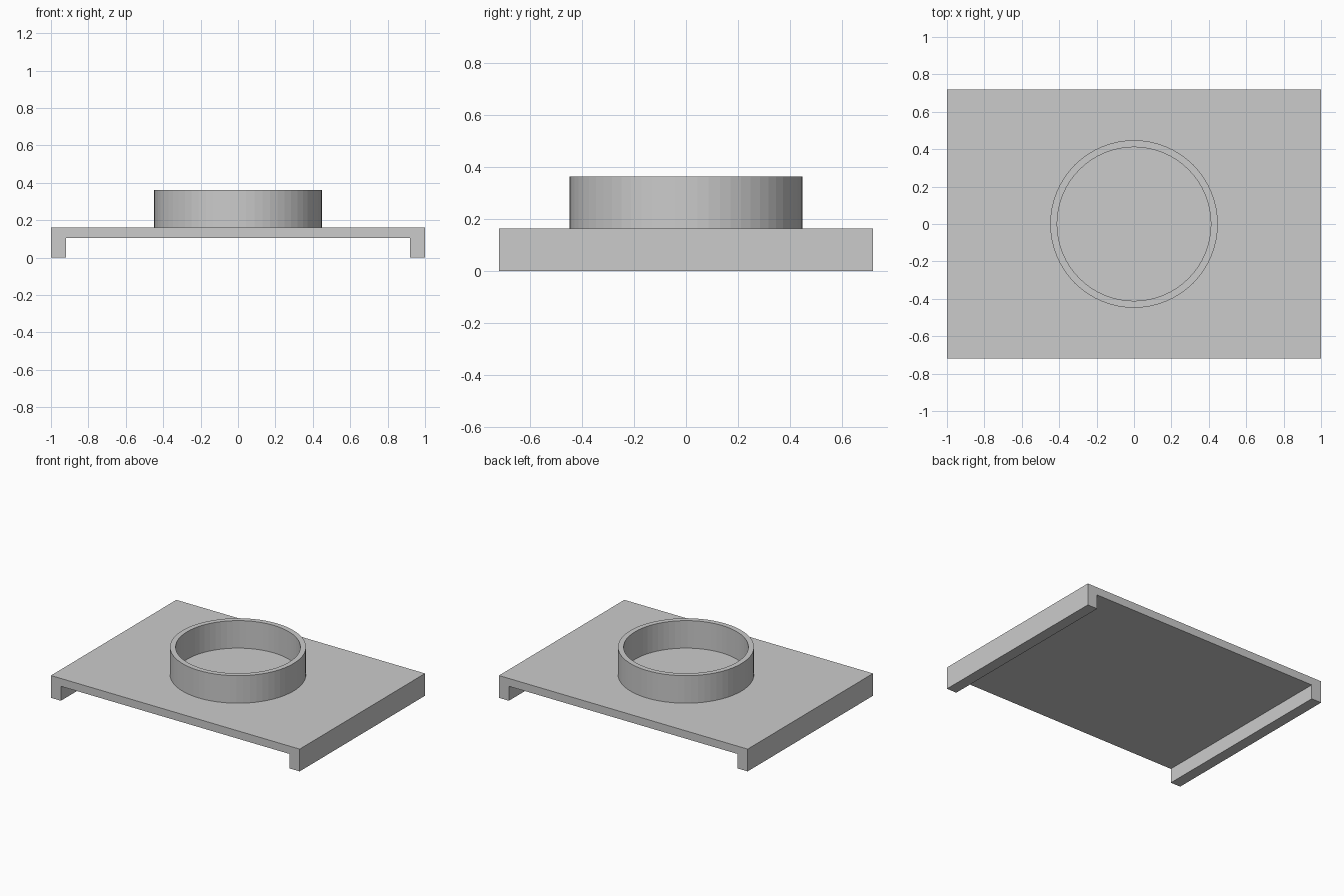
import bpy, bmesh, math

if "Cube" in bpy.data.objects:
    bpy.data.objects.remove(bpy.data.objects["Cube"])

# One flat grey for the whole model
grey = bpy.data.materials.new("light grey")
grey.diffuse_color = (0.6, 0.6, 0.6, 1)
grey.use_nodes = True
grey.node_tree.nodes["Principled BSDF"].inputs["Base Color"].default_value = grey.diffuse_color


def finish(name, bm):
    bmesh.ops.recalc_face_normals(bm, faces=bm.faces)
    mesh = bpy.data.meshes.new(name)
    bm.to_mesh(mesh)
    bm.free()
    mesh.materials.append(grey)
    obj = bpy.data.objects.new(name, mesh)
    bpy.context.collection.objects.link(obj)
    return obj


# Base plate with side rails: channel profile extruded along y
HALF_Y, TOP, UNDER, RAIL = 0.72, 0.162, 0.105, 0.08
half = [(1 - RAIL, UNDER), (1 - RAIL, 0), (1, 0), (1, TOP)]
profile = half + [(-x, z) for x, z in reversed(half)]
bm = bmesh.new()
face = bm.faces.new([bm.verts.new((x, -HALF_Y, z)) for x, z in profile])
ext = bmesh.ops.extrude_face_region(bm, geom=[face])
bmesh.ops.translate(bm, vec=(0, 2 * HALF_Y, 0),
                    verts=[g for g in ext["geom"] if isinstance(g, bmesh.types.BMVert)])
finish("channel_plate", bm)

# Thin-walled collar standing on the plate: rectangular section swept round z
OUTER, INNER, RIM, SIDES = 0.448, 0.411, 0.362, 64
section = [(OUTER, TOP), (OUTER, RIM), (INNER, RIM), (INNER, TOP)]
bm = bmesh.new()
rings = []
for i in range(SIDES):
    a = 2 * math.pi * i / SIDES
    rings.append([bm.verts.new((r * math.cos(a), r * math.sin(a), z)) for r, z in section])
for i in range(SIDES):
    p, q = rings[i], rings[(i + 1) % SIDES]
    for j in range(3):
        bm.faces.new((p[j], q[j], q[j + 1], p[j + 1]))
finish("round_collar", bm)
